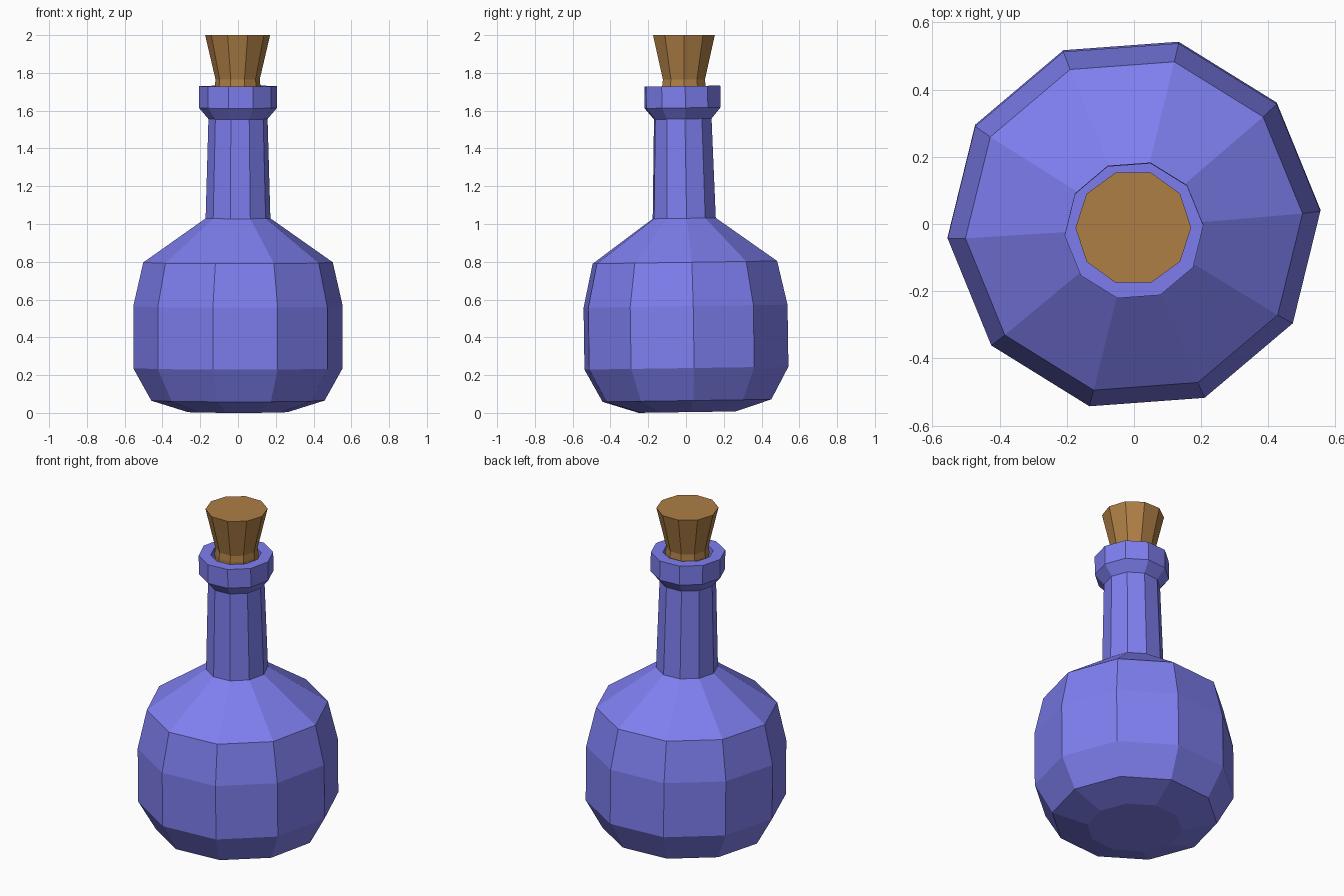
import bpy, bmesh, math
from mathutils import Matrix, Vector

if "Cube" in bpy.data.objects:
    bpy.data.objects.remove(bpy.data.objects["Cube"])

SIDES = 10


def material(name, color):
    m = bpy.data.materials.new(name)
    m.diffuse_color = color
    m.use_nodes = True
    m.node_tree.nodes["Principled BSDF"].inputs["Base Color"].default_value = m.diffuse_color
    return m


def lathe(name, profile, turn, mat, matrix):
    """Revolve (radius, z) points into a flat-faceted closed solid."""
    bm = bmesh.new()
    rings = []
    for r, z in profile:
        angles = [math.radians(turn) + 2 * math.pi * i / SIDES for i in range(SIDES)]
        rings.append([bm.verts.new((r * math.cos(a), r * math.sin(a), z)) for a in angles])
    for low, high in zip(rings, rings[1:]):
        for i in range(SIDES):
            j = (i + 1) % SIDES
            bm.faces.new((low[i], low[j], high[j], high[i]))
    bm.faces.new(rings[0][::-1])
    bm.faces.new(rings[-1])
    bm.transform(matrix)
    mesh = bpy.data.meshes.new(name)
    bm.to_mesh(mesh)
    bm.free()
    mesh.materials.append(mat)
    obj = bpy.data.objects.new(name, mesh)
    bpy.context.collection.objects.link(obj)
    return obj


glass = material("blue_glass", (0.21, 0.21, 0.87, 1))
wood = material("cork_brown", (0.42, 0.21, 0.06, 1))

# Bottle: rounded body, neck, flared lip and hollow mouth, leaning very slightly
pivot = Vector((0, 0, 0.4))
lean = (Matrix.Translation(pivot) @ Matrix.Rotation(math.radians(0.85), 4, 'X')
        @ Matrix.Translation(-pivot))
lathe("bottle", [
    (0.265, 0.004), (0.46, 0.065), (0.556, 0.237), (0.556, 0.565),
    (0.503, 0.797), (0.172, 1.03), (0.157, 1.556), (0.207, 1.615),
    (0.207, 1.73), (0.14, 1.73), (0.13, 1.58),
], 4.2, glass, lean)

# Cork: flared stopper pushed into the mouth
lathe("cork", [
    (0.118, 1.60), (0.121, 1.73), (0.117, 1.765), (0.172, 2.0),
], 0, wood, Matrix.Translation((-0.002, -0.011, 0)))
